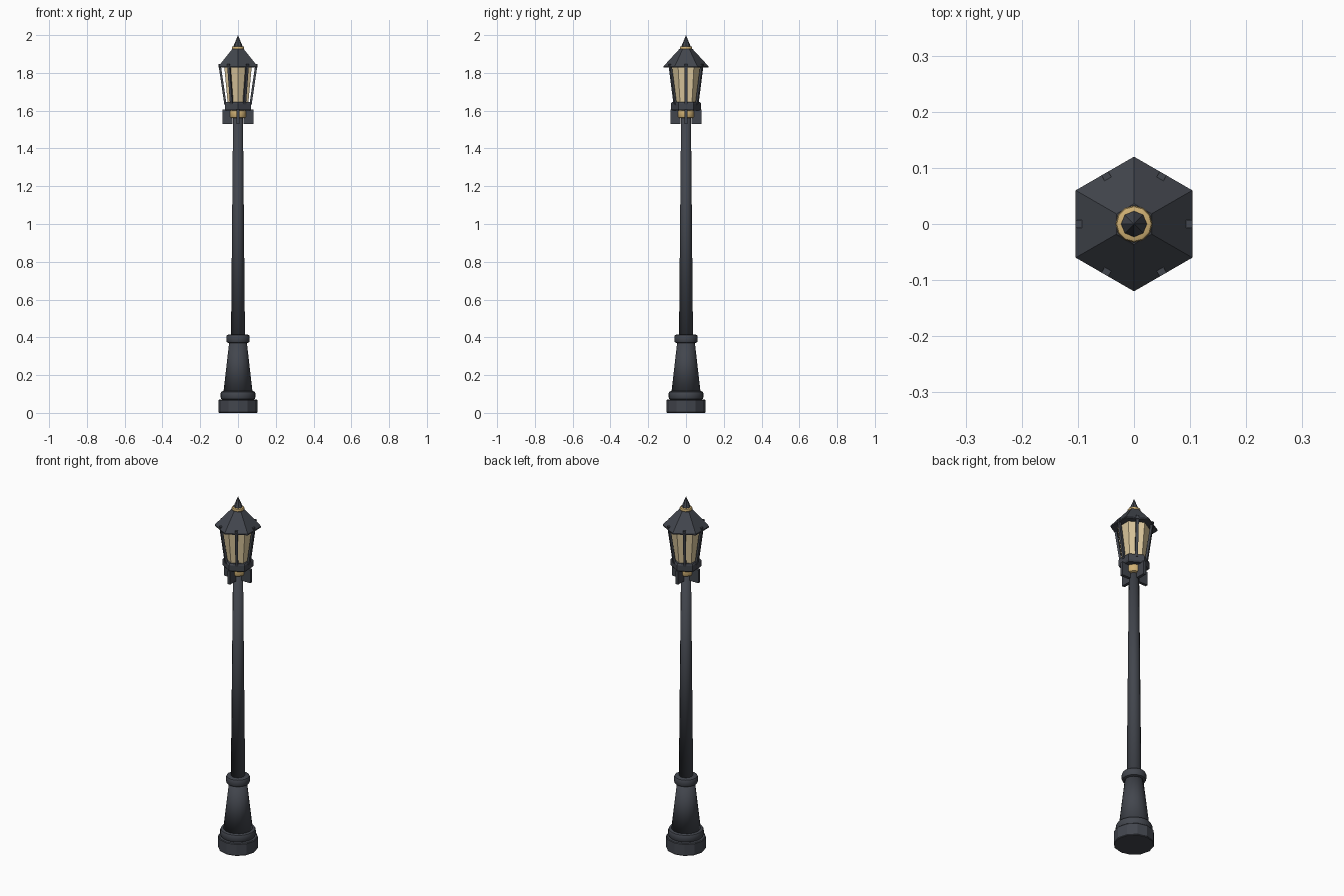
import bpy
import bmesh
from math import cos, sin, pi, radians
from mathutils import Matrix, Vector

cube = bpy.data.objects.get("Cube")
if cube:
    bpy.data.objects.remove(cube, do_unlink=True)


def make_material(name, rgb):
    mat = bpy.data.materials.new(name)
    mat.use_nodes = True
    colour = (*rgb, 1.0)
    mat.diffuse_color = colour
    mat.node_tree.nodes["Principled BSDF"].inputs["Base Color"].default_value = colour
    return mat


IRON = make_material("dark iron", (0.055, 0.061, 0.075))
BRASS = make_material("brass", (0.62, 0.43, 0.17))
GLASS = make_material("warm glass", (0.72, 0.58, 0.34))


def finish(bm, name, mat, smooth=False):
    bmesh.ops.recalc_face_normals(bm, faces=bm.faces)
    for face in bm.faces:
        face.smooth = smooth
    mesh = bpy.data.meshes.new(name)
    bm.to_mesh(mesh)
    bm.free()
    mesh.materials.append(mat)
    obj = bpy.data.objects.new(name, mesh)
    bpy.context.collection.objects.link(obj)
    return obj


def lathe(name, profile, mat, sides=12, turn=0, smooth=False):
    """Stack of (radius, height) rings around the z axis, capped at both ends."""
    bm = bmesh.new()
    rings = []
    for r, z in profile:
        if r == 0:
            rings.append([bm.verts.new((0, 0, z))] * sides)
            continue
        angles = [radians(turn) + 2 * pi * i / sides for i in range(sides)]
        rings.append([bm.verts.new((r * cos(a), r * sin(a), z)) for a in angles])
    for low, high in zip(rings, rings[1:]):
        for i in range(sides):
            j = (i + 1) % sides
            corners = [low[i], low[j], high[j], high[i]]
            bm.faces.new(list(dict.fromkeys(corners)))
    for ring in (rings[0], rings[-1]):
        if ring[0] is not ring[1]:
            bm.faces.new(ring)
    return finish(bm, name, mat, smooth)


def rounded(radius, bottom, top, edge):
    """Profile of a band with softened upper and lower edges."""
    k = edge * 0.3
    return [(radius - edge, bottom), (radius - k, bottom + k), (radius, bottom + edge),
            (radius, top - edge), (radius - k, top - k), (radius - edge, top)]


def beam(name, start, end, depth, width, angle, mat):
    """Box lofted from start to end (radial, z), turned about the z axis."""
    bm = bmesh.new()
    ends = []
    for r, z in (start, end):
        ends.append([bm.verts.new((r + dx * depth / 2, dy * width / 2, z))
                     for dx, dy in ((-1, -1), (1, -1), (1, 1), (-1, 1))])
    low, high = ends
    bm.faces.new(low)
    bm.faces.new(high)
    for i in range(4):
        j = (i + 1) % 4
        bm.faces.new((low[i], low[j], high[j], high[i]))
    bmesh.ops.rotate(bm, verts=bm.verts, cent=Vector(),
                     matrix=Matrix.Rotation(radians(angle), 3, "Z"))
    return finish(bm, name, mat)


# Pedestal
lathe("base_plinth", [(0.1, 0), (0.103, 0.004), (0.103, 0.066), (0.099, 0.07)], IRON)
lathe("base_ring", rounded(0.092, 0.07, 0.115, 0.012), IRON, 24, smooth=True)
lathe("pedestal_taper", [(0.077, 0.11), (0.046, 0.38)], IRON, 16, smooth=True)
lathe("pedestal_collar", rounded(0.062, 0.37, 0.415, 0.012), IRON, 24, smooth=True)

# Pole with its brass neck
lathe("pole", [(0.037, 0.4), (0.026, 1.58)], IRON, 12, smooth=True)
lathe("neck_ring", rounded(0.044, 1.56, 1.605, 0.01), BRASS, 16, smooth=True)

# Four bracket plates under the lantern
for n in range(4):
    beam(f"bracket_plate_{n + 1}", (0.056, 1.53), (0.056, 1.605), 0.054, 0.016, 90 * n, IRON)

# Six-sided lantern, with corners pointing along y
lathe("lantern_seat", [(0.074, 1.6), (0.08, 1.608), (0.08, 1.638), (0.075, 1.645)],
      IRON, 6, 30)
lathe("lantern_glass", [(0.063, 1.64), (0.084, 1.835)], GLASS, 6, 30)
for n in range(6):
    beam(f"lantern_bar_{n + 1}", (0.066, 1.63), (0.098, 1.848), 0.012, 0.014, 60 * n, IRON)
lathe("lantern_roof", [(0.12, 1.828), (0.12, 1.834), (0.039, 1.922), (0.036, 1.926)],
      IRON, 6, 30)

# Finial
lathe("finial_ring", rounded(0.033, 1.922, 1.941, 0.007), BRASS, 12, smooth=True)
lathe("finial_spike", [(0.022, 1.938), (0.023, 1.944), (0, 2.0)], IRON, 8)

# Keep crisp corners on the rounded bands only
bpy.ops.object.select_all(action="DESELECT")
for name in ("base_ring", "pedestal_collar", "neck_ring", "finial_ring"):
    obj = bpy.data.objects[name]
    obj.select_set(True)
    bpy.context.view_layer.objects.active = obj
bpy.ops.object.shade_smooth_by_angle(angle=radians(40))
